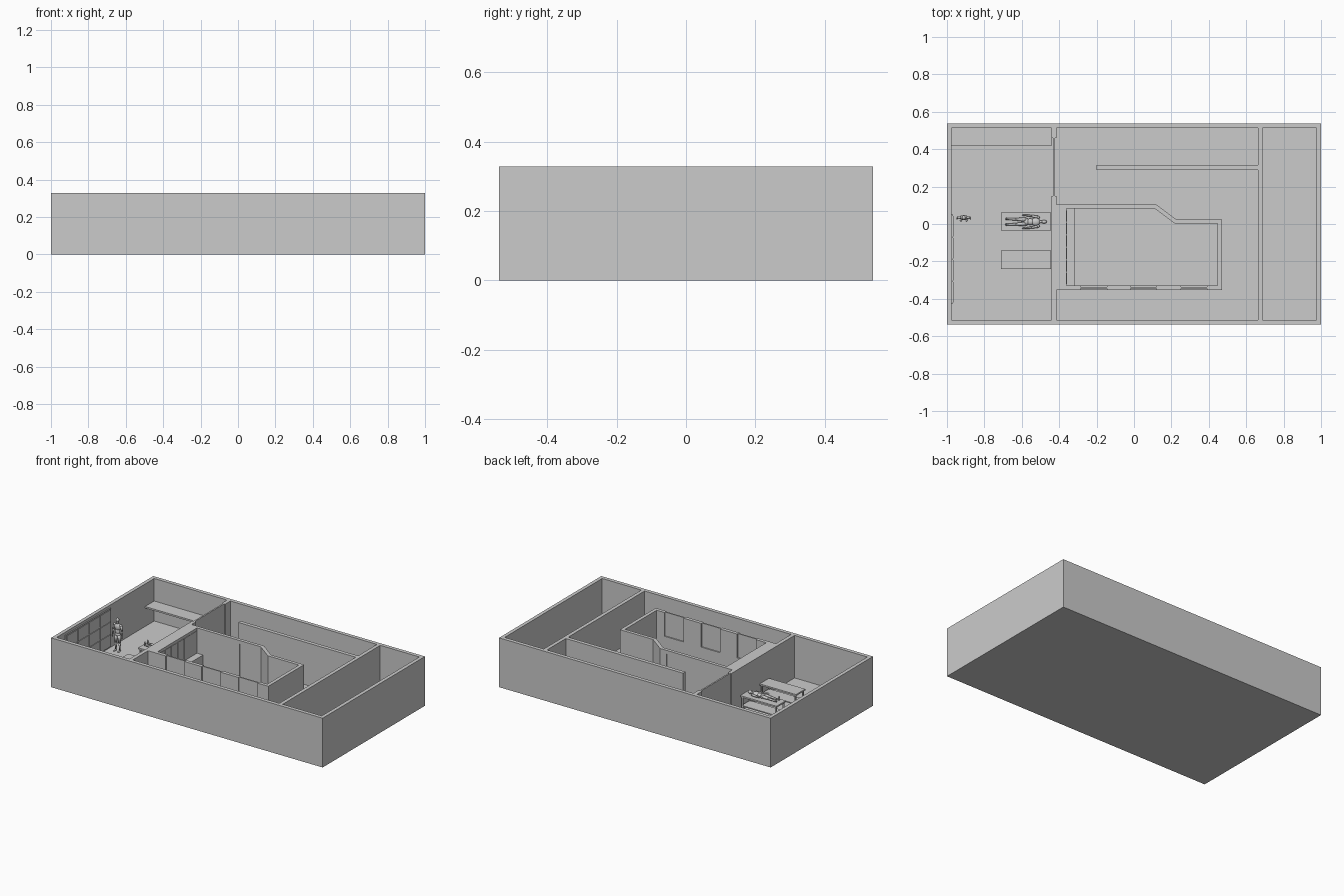
import bpy, bmesh
from mathutils import Matrix, Vector

if "Cube" in bpy.data.objects:
    bpy.data.objects.remove(bpy.data.objects["Cube"])

FLOOR, TOP = 0.045, 0.328


def finish(name, bm, smooth=False):
    bmesh.ops.recalc_face_normals(bm, faces=bm.faces)
    me = bpy.data.meshes.new(name)
    bm.to_mesh(me)
    bm.free()
    if smooth:
        for p in me.polygons:
            p.use_smooth = True
    ob = bpy.data.objects.new(name, me)
    bpy.context.collection.objects.link(ob)
    return ob


def prism(name, pts, z0=FLOOR, z1=TOP):
    bm = bmesh.new()
    f = bm.faces.new([bm.verts.new((x, y, z0)) for x, y in pts])
    ext = bmesh.ops.extrude_face_region(bm, geom=[f])
    bm.verts.ensure_lookup_table()
    tops = [g for g in ext["geom"] if isinstance(g, bmesh.types.BMVert)]
    bmesh.ops.translate(bm, verts=tops, vec=(0, 0, z1 - z0))
    if f.is_valid is False or len([q for q in bm.faces if all(abs(v.co.z - z0) < 1e-6 for v in q.verts)]) == 0:
        bm.faces.new([v for v in bm.verts if v not in tops])
    return finish(name, bm)


def box(name, x0, x1, y0, y1, z0=FLOOR, z1=TOP):
    return prism(name, [(x0, y0), (x1, y0), (x1, y1), (x0, y1)], z0, z1)


# Floor slab and outer walls
box("floor_slab", -1, 1, -0.538, 0.538, 0, FLOOR)
box("front_wall", -1, 1, -0.538, -0.513)
box("back_wall", -1, 1, 0.513, 0.538)
box("left_wall", -1, -0.976, -0.513, 0.513)
box("right_wall", 0.976, 1, -0.513, 0.513)

# Straight partitions
box("right_partition", 0.664, 0.688, -0.513, 0.513)
box("corridor_partition", -0.2, 0.664, 0.29, 0.315)

# Left partition with a thin sliding door
for i, (a, b) in enumerate([(-0.513, -0.353), (0.105, 0.15), (0.46, 0.513)]):
    box(f"left_partition_{i}", -0.44, -0.415, a, b)
box("sliding_door", -0.433, -0.423, 0.15, 0.46)

# Inner room: thick side wall, kinked rear wall with a recessed door
box("room_thick_wall", -0.44, -0.36, -0.353, 0.105)
box("room_rear_wall", -0.36, -0.047, 0.083, 0.105)
box("room_door", -0.047, 0.07, 0.089, 0.099, FLOOR, 0.305)
box("room_door_lintel", -0.047, 0.07, 0.083, 0.105, 0.305, TOP)
prism("room_kinked_wall", [(0.07, 0.083), (0.11, 0.083), (0.218, 0.002), (0.447, 0.002),
                           (0.447, -0.353), (0.47, -0.353), (0.47, 0.024),
                           (0.226, 0.024), (0.118, 0.105), (0.07, 0.105)])

# Window wall: sill with piers and thin glass between them
SILL = 0.17
windows = [(-0.285, -0.145), (-0.02, 0.12), (0.25, 0.39)]
box("window_sill_wall", -0.36, 0.447, -0.353, -0.33, FLOOR, SILL)
edge = -0.36
for i, (a, b) in enumerate(windows + [(0.447, None)]):
    box(f"window_pier_{i}", edge, a, -0.353, -0.33, SILL, TOP)
    if b is not None:
        box(f"window_pane_{i}", a, b, -0.346, -0.338, SILL, TOP)
        edge = b

# Counter and upright wall panels in the inner room
box("room_counter", -0.36, -0.315, -0.33, 0.083, FLOOR, 0.16)
for i in range(6):
    y = -0.322 + i * 0.067
    box(f"room_panel_{i}", -0.36, -0.357, y, y + 0.06, 0.17, 0.31)

# Long wall shelf at the back of the left room
box("wall_shelf", -0.976, -0.44, 0.417, 0.513, 0.167, 0.178)

# Bank of storage doors on the left wall
box("storage_bank", -0.976, -0.969, -0.425, 0.05, 0.055, 0.31)
for c in range(4):
    for r in range(3):
        y, z = -0.419 + c * 0.1175, 0.061 + r * 0.083
        box(f"storage_door_{c}_{r}", -0.969, -0.965, y, y + 0.11, z, z + 0.077)

# Two tables with legs and a lower deck
for n, y0 in enumerate((-0.036, -0.24)):
    y1 = y0 + 0.098
    box(f"table_top_{n}", -0.71, -0.443, y0, y1, 0.138, 0.148)
    box(f"table_deck_{n}", -0.705, -0.448, y0 + 0.006, y1 - 0.006, 0.075, 0.082)
    for i, x in enumerate((-0.705, -0.458)):
        for j, y in enumerate((y0 + 0.005, y1 - 0.014)):
            box(f"table_leg_{n}_{i}{j}", x, x + 0.01, y, y + 0.009, FLOOR, 0.138)


# Human figure from tapered limbs and balls, height 1, facing -y
def figure(name, matrix):
    bm = bmesh.new()

    def ball(p, s):
        m = Matrix.Translation(p) @ Matrix.Diagonal((*s, 1))
        bmesh.ops.create_uvsphere(bm, u_segments=14, v_segments=9, radius=1, matrix=m)

    def limb(p, q, r0, r1, squash=1):
        p, q = Vector(p), Vector(q)
        d = q - p
        m = (Matrix.Translation((p + q) / 2) @ Matrix.Diagonal((1, squash, 1, 1))
             @ d.to_track_quat('Z', 'Y').to_matrix().to_4x4())
        bmesh.ops.create_cone(bm, cap_ends=True, segments=12, radius1=r0, radius2=r1,
                              depth=d.length, matrix=m)

    ball((0, -0.005, 0.935), (0.045, 0.055, 0.065))
    limb((0, 0, 0.82), (0, 0, 0.9), 0.032, 0.028)
    ball((0, 0, 0.73), (0.1, 0.062, 0.11))
    ball((0, 0, 0.6), (0.078, 0.053, 0.11))
    ball((0, 0, 0.51), (0.09, 0.06, 0.065))
    for s in (-1, 1):
        ball((s * 0.105, 0, 0.79), (0.038, 0.038, 0.04))
        limb((s * 0.11, 0, 0.79), (s * 0.14, 0, 0.63), 0.034, 0.026)
        limb((s * 0.14, 0, 0.63), (s * 0.155, -0.02, 0.49), 0.027, 0.018)
        ball((s * 0.158, -0.025, 0.45), (0.018, 0.026, 0.048))
        limb((s * 0.05, 0, 0.5), (s * 0.06, -0.005, 0.28), 0.052, 0.035)
        ball((s * 0.06, -0.005, 0.28), (0.035, 0.035, 0.04))
        limb((s * 0.06, 0, 0.28), (s * 0.068, 0.01, 0.04), 0.035, 0.02)
        ball((s * 0.07, -0.03, 0.022), (0.028, 0.07, 0.024))
    bmesh.ops.transform(bm, matrix=matrix, verts=bm.verts)
    finish(name, bm, True)


size = Matrix.Scale(0.222, 4)
figure("standing_figure", Matrix.Translation((-0.91, 0.035, FLOOR)) @ size)
lay = Matrix(((0, 0, 1, 0), (-1, 0, 0, 0), (0, -1, 0, 0), (0, 0, 0, 1)))
figure("lying_figure", Matrix.Translation((-0.688, 0.012, 0.162)) @ lay @ size)
